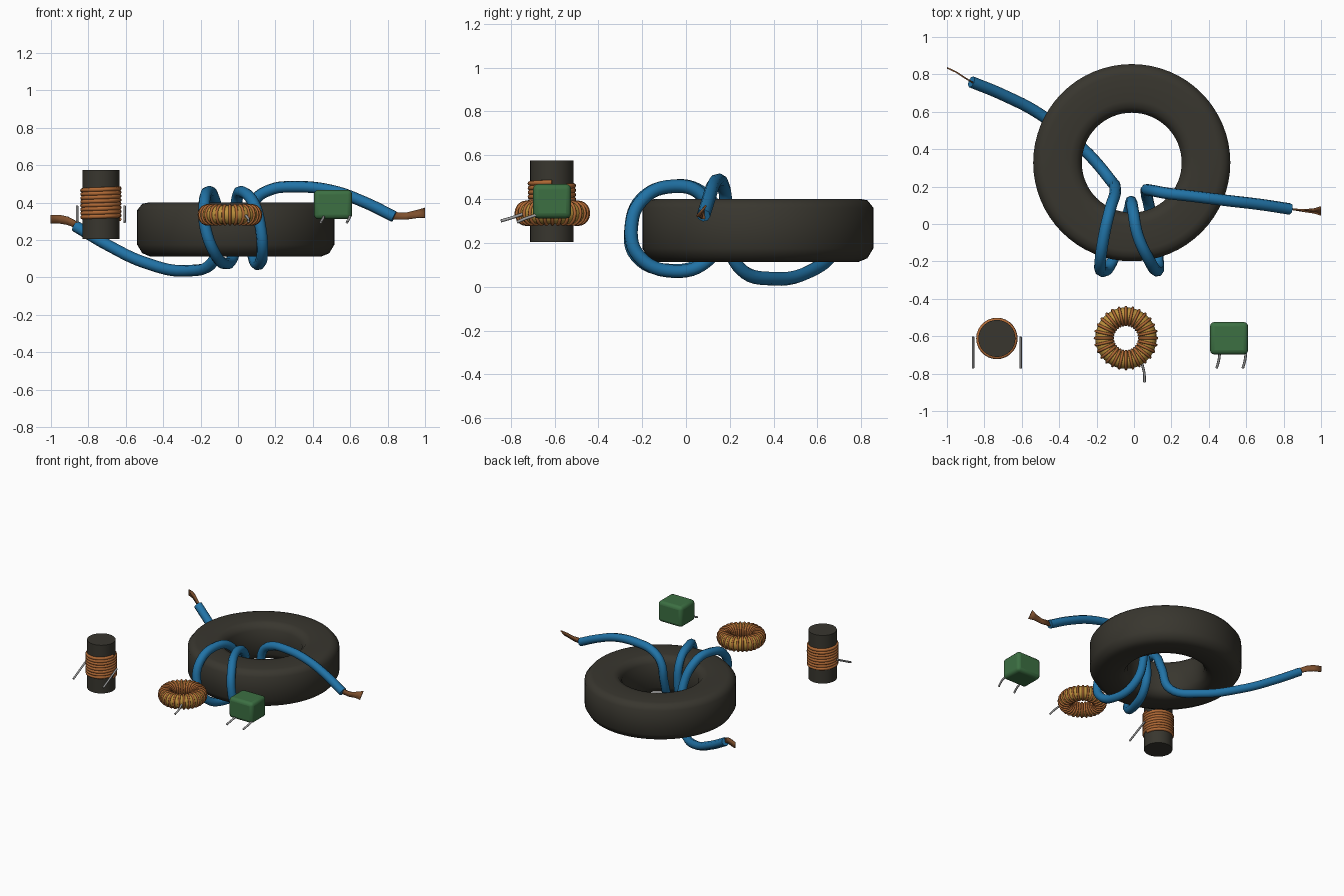
import bpy, bmesh, math
from mathutils import Vector

if "Cube" in bpy.data.objects:
    bpy.data.objects.remove(bpy.data.objects["Cube"])


def material(name, rgb):
    m = bpy.data.materials.new(name)
    m.use_nodes = True
    col = (*rgb, 1)
    m.diffuse_color = col
    node = next(n for n in m.node_tree.nodes if n.type == "BSDF_PRINCIPLED")
    node.inputs["Base Color"].default_value = col
    node.inputs["Roughness"].default_value = 0.6
    return m


FERRITE = material("dark_ferrite", (.040, .037, .028))
BLUE = material("blue_insulation", (.015, .17, .38))
COPPER = material("copper", (.43, .14, .035))
BROWN = material("bare_strands", (.21, .08, .027))
YELLOW = material("yellow_core", (.50, .28, .045))
GREEN = material("green_epoxy", (.045, .16, .055))
STEEL = material("lead_steel", (.36, .36, .36))


def activate(ob):
    bpy.ops.object.select_all(action="DESELECT")
    ob.select_set(True)
    bpy.context.view_layer.objects.active = ob


def finish(ob, name, mat, angle=40):
    ob.name = name
    ob.data.materials.clear()
    ob.data.materials.append(mat)
    activate(ob)
    bpy.ops.object.shade_smooth_by_angle(angle=math.radians(angle))
    return ob


def tube(name, points, radius, mat, smooth_path=True, sides=2, steps=8):
    """Round wire swept along a path."""
    cu = bpy.data.curves.new(name, "CURVE")
    cu.dimensions = "3D"
    cu.bevel_depth = radius
    cu.bevel_resolution = sides
    cu.resolution_u = steps
    cu.use_fill_caps = True
    if smooth_path:
        sp = cu.splines.new("BEZIER")
        sp.bezier_points.add(len(points) - 1)
        for bp, p in zip(sp.bezier_points, points):
            bp.co = p
            bp.handle_left_type = bp.handle_right_type = "AUTO"
    else:
        sp = cu.splines.new("POLY")
        sp.points.add(len(points) - 1)
        for q, p in zip(sp.points, points):
            q.co = (*p, 1)
    ob = bpy.data.objects.new(name, cu)
    bpy.context.collection.objects.link(ob)
    activate(ob)
    bpy.ops.object.convert(target="MESH")
    return finish(bpy.context.view_layer.objects.active, name, mat, 60)


def lathe(name, profile, center, mat, segments=64, angle=40):
    """Closed (radius, z) profile turned around a vertical axis."""
    bm = bmesh.new()
    rings = []
    for i in range(segments):
        a = math.tau * i / segments
        rings.append([bm.verts.new((r * math.cos(a), r * math.sin(a), z))
                      for r, z in profile])
    n = len(profile)
    for i in range(segments):
        a, b = rings[i], rings[(i + 1) % segments]
        for j in range(n):
            k = (j + 1) % n
            bm.faces.new((a[j], b[j], b[k], a[k]))
    bmesh.ops.recalc_face_normals(bm, faces=bm.faces)
    me = bpy.data.meshes.new(name)
    bm.to_mesh(me)
    bm.free()
    ob = bpy.data.objects.new(name, me)
    ob.location = center
    bpy.context.collection.objects.link(ob)
    return finish(ob, name, mat, angle)


def strands(name, sections, mat):
    """Thin flat fan of bare wire: (centre, half width vector) sections."""
    bm = bmesh.new()
    pairs = [(bm.verts.new(Vector(c) - Vector(h)), bm.verts.new(Vector(c) + Vector(h)))
             for c, h in sections]
    for (a, b), (c, d) in zip(pairs, pairs[1:]):
        bm.faces.new((a, c, d, b))
    me = bpy.data.meshes.new(name)
    bm.to_mesh(me)
    bm.free()
    ob = bpy.data.objects.new(name, me)
    bpy.context.collection.objects.link(ob)
    mod = ob.modifiers.new("thickness", "SOLIDIFY")
    mod.thickness = .008
    mod.offset = 0
    return finish(ob, name, mat)


# Large ferrite ring
lathe("large_ring_core",
      [(.267, .17), (.267, .355), (.297, .394), (.33, .40), (.47, .40), (.50, .394),
       (.527, .36), (.527, .175), (.50, .13), (.46, .113), (.33, .113), (.29, .13)],
      (-.012, .328, 0), FERRITE, angle=70)

# Blue wire wound twice through the large ring
tube("blue_wire", [
    (-.87, .76, .275), (-.70, .69, .175), (-.50, .585, .08), (-.27, .40, .036),
    (-.13, .24, .09), (-.10, .18, .27), (-.13, .07, .43), (-.16, -.06, .458),
    (-.18, -.20, .40), (-.175, -.25, .27), (-.13, -.225, .14), (-.07, -.07, .075),
    (-.025, .08, .12), (-.015, .12, .27), (-.005, .07, .42), (.02, -.06, .458),
    (.085, -.20, .395), (.12, -.25, .27), (.13, -.215, .14), (.11, -.06, .07),
    (.08, .10, .12), (.065, .175, .27), (.09, .18, .41), (.17, .165, .468),
    (.30, .15, .485), (.50, .125, .465), (.67, .105, .405), (.835, .08, .325)],
    .031, BLUE, steps=6)

# Bare strands at both ends of the blue wire
strands("left_strands", [
    ((.82, .083, .33), (0, 0, .020)), ((.90, .072, .328), (0, .003, .018)),
    ((.96, .070, .340), (0, .010, .020)), ((1.0, .070, .346), (0, .022, .025))], BROWN)
strands("right_strands", [
    ((-.86, .755, .280), (0, 0, .018)), ((-.91, .785, .303), (0, 0, .022)),
    ((-.95, .812, .311), (0, 0, .023)), ((-1.0, .835, .311), (0, 0, .022))], BROWN)

# Rod inductor: ferrite rod, copper helix and two leads
rod = Vector((-.733, -.612, .39))
bpy.ops.mesh.primitive_cylinder_add(vertices=32, radius=.099, depth=.37, location=rod)
finish(bpy.context.object, "rod_core", FERRITE)
turns, per_turn = 8, 28
helix = []
for i in range(turns * per_turn + 1):
    a = math.tau * i / per_turn
    helix.append((rod.x + .099 * math.cos(a), rod.y + .099 * math.sin(a),
                  .312 + .0205 * i / per_turn))
tube("rod_winding", helix, .0118, COPPER, smooth_path=False)
for side in (-1, 1):
    x = rod.x + side * .127
    tube("rod_lead", [(x, -.605, .38), (x, -.77, .297)], .007, STEEL, smooth_path=False)

# Small wound ring: yellow core and copper turns
ring = Vector((-.043, -.61, .335))
core = [(.118 + .046 * math.cos(math.tau * i / 16), .049 * math.sin(math.tau * i / 16))
        for i in range(16)]
lathe("small_ring_core", core, ring, YELLOW, 48, 70)
bpy.ops.mesh.primitive_torus_add(major_radius=.047, minor_radius=.0078,
                                 major_segments=20, minor_segments=8)
turn = finish(bpy.context.object, "small_ring_turn", COPPER, 70)
count = 28
for i in range(count):
    ob = turn if i == 0 else turn.copy()
    if i:
        bpy.context.collection.objects.link(ob)
    a = math.tau * i / count
    ob.location = ring + Vector((math.cos(a), math.sin(a), 0)) * .118
    ob.rotation_euler = (math.pi / 2, 0, a)
    ob.scale = (1, 1.06, 1)
tube("small_ring_lead", [(.03, -.70, .345), (.045, -.755, .328),
                         (.055, -.80, .313), (.056, -.845, .30)], .007, STEEL)

# Green capacitor: rounded block with two leads
bpy.ops.mesh.primitive_cube_add(size=1, location=(.508, -.611, .39))
block = bpy.context.object
block.scale = (.204, .174, .157)
bpy.ops.object.transform_apply(location=False, rotation=False, scale=True)
bevel = block.modifiers.new("rounding", "BEVEL")
bevel.width = .024
bevel.segments = 3
finish(block, "capacitor_body", GREEN, 50)
for x in (.457, .597):
    tube("capacitor_lead", [(x, -.66, .335), (x, -.70, .322),
                            (x - .004, -.73, .312), (x - .015, -.77, .295)], .007, STEEL)
